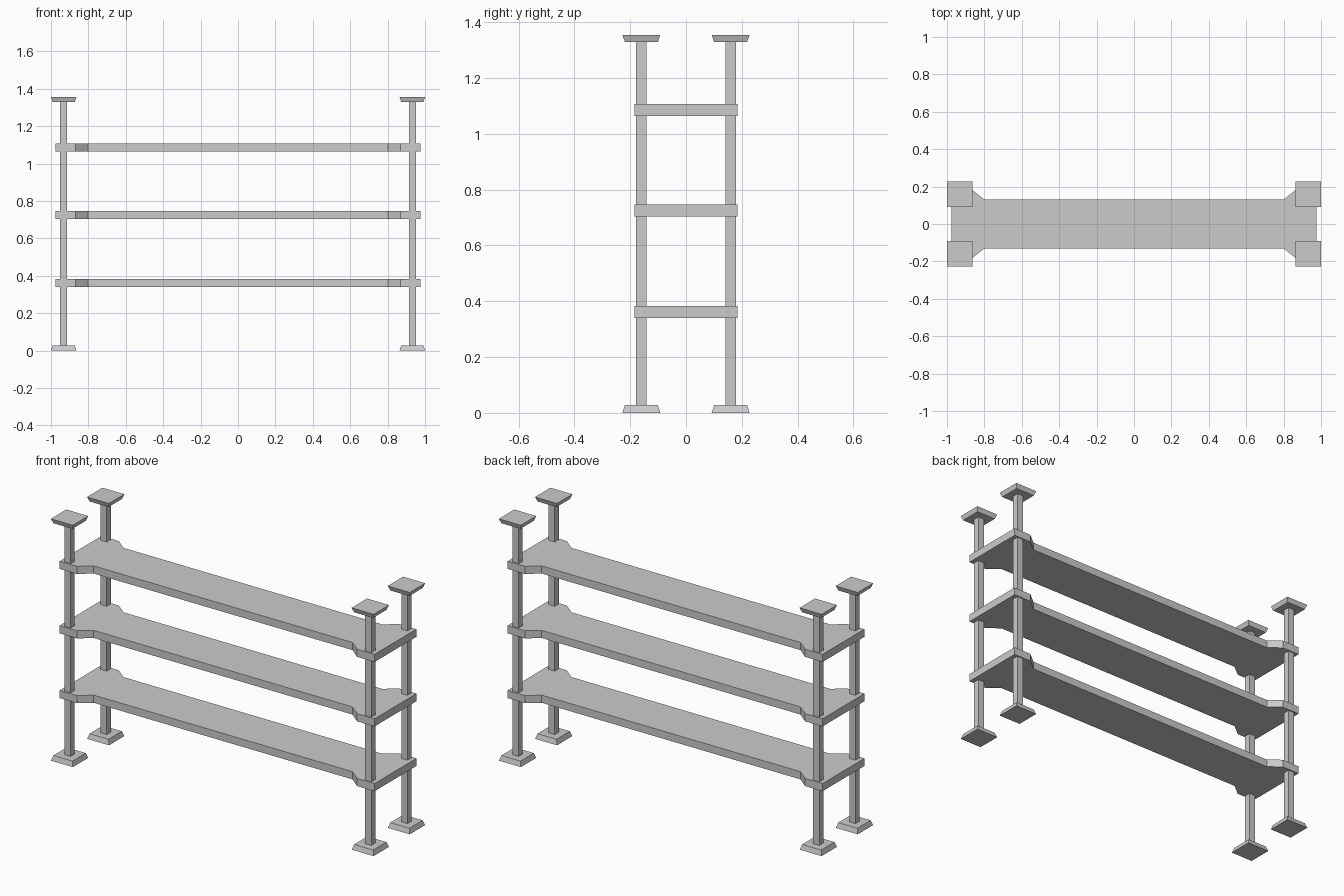
import bpy

if "Cube" in bpy.data.objects:
    bpy.data.objects.remove(bpy.data.objects["Cube"])

H = 1.355            # total height
PX, PY = 0.932, 0.16  # post centre


def make(name, verts, faces):
    mesh = bpy.data.meshes.new(name)
    mesh.from_pydata(verts, [], faces)
    obj = bpy.data.objects.new(name, mesh)
    bpy.context.collection.objects.link(obj)
    return obj


def loft(name, low, z0, high, z1):
    """Closed solid between two counter-clockwise outlines."""
    n = len(low)
    verts = [(x, y, z0) for x, y in low] + [(x, y, z1) for x, y in high]
    faces = [tuple(range(n - 1, -1, -1)), tuple(range(n, 2 * n))]
    faces += [(i, (i + 1) % n, n + (i + 1) % n, n + i) for i in range(n)]
    return make(name, verts, faces)


def rect(cx, cy, hx, hy):
    return [(cx - hx, cy - hy), (cx + hx, cy - hy), (cx + hx, cy + hy), (cx - hx, cy + hy)]


# Posts with a tapered foot and an upturned matching cap
for sx, side in ((-1, "left"), (1, "right")):
    for sy, end in ((-1, "front"), (1, "back")):
        cx, cy = sx * PX, sy * PY
        wide = rect(cx, cy, 0.068, 0.068)
        narrow = rect(cx, cy, 0.059, 0.059)
        post = rect(cx, cy, 0.019, 0.0185)
        loft(f"{end}_{side}_foot", wide, 0, narrow, 0.028)
        loft(f"{end}_{side}_post", post, 0.028, post, H - 0.026)
        loft(f"{end}_{side}_cap", narrow, H - 0.026, wide, H)

# Shelves: narrow board flaring out to wide ends
half = [(-0.976, -0.185), (-0.868, -0.185), (-0.802, -0.132),
        (0.802, -0.132), (0.868, -0.185), (0.976, -0.185)]
outline = half + [(-x, -y) for x, y in half]
for name, z in (("lower", 0.362), ("middle", 0.725), ("upper", 1.086)):
    loft(f"{name}_shelf", outline, z - 0.0215, outline, z + 0.0215)
